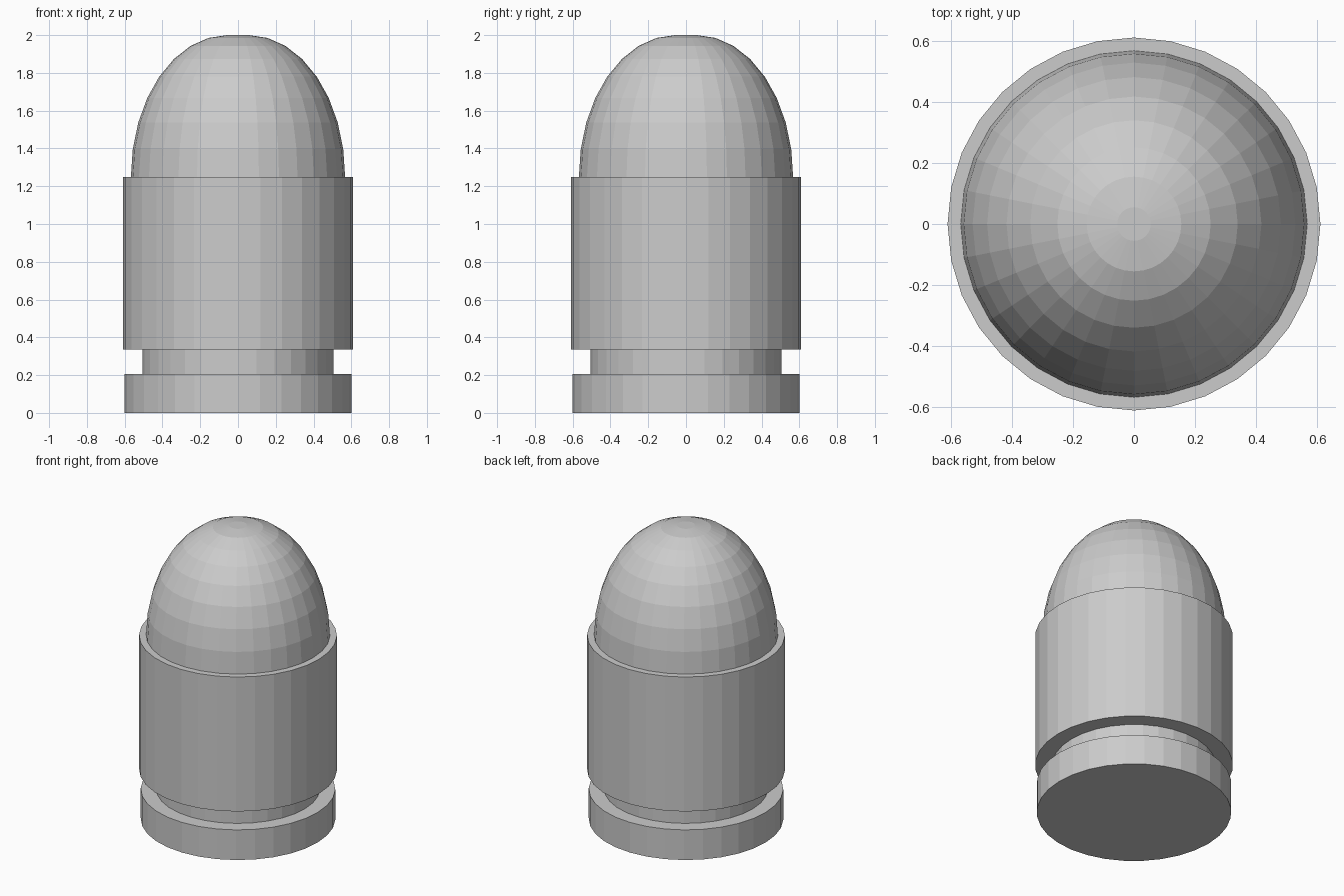
import bpy
import bmesh
from math import sin, cos, pi

SIDES = 32

cube = bpy.data.objects.get("Cube")
if cube:
    bpy.data.objects.remove(cube, do_unlink=True)

# Single plain material
grey = bpy.data.materials.new("plain grey")
grey.use_nodes = True
grey.diffuse_color = (0.6, 0.6, 0.6, 1)
grey.node_tree.nodes["Principled BSDF"].inputs["Base Color"].default_value = (0.6, 0.6, 0.6, 1)


def turned_part(name, profile):
    """Closed, flat-shaded solid turned from (radius, height) points, bottom to top."""
    bm = bmesh.new()
    rings = []
    for r, z in profile:
        angles = [2 * pi * i / SIDES for i in range(SIDES)]
        rings.append([bm.verts.new((r * cos(a), r * sin(a), z)) for a in angles])
    for low, high in zip(rings, rings[1:]):
        for i in range(SIDES):
            j = (i + 1) % SIDES
            bm.faces.new((low[i], low[j], high[j], high[i]))
    bm.faces.new(rings[0][::-1])
    bm.faces.new(rings[-1])
    mesh = bpy.data.meshes.new(name)
    bm.to_mesh(mesh)
    bm.free()
    mesh.materials.append(grey)
    obj = bpy.data.objects.new(name, mesh)
    bpy.context.collection.objects.link(obj)
    return obj


# Straight parts: rim at the foot, recessed groove, main case
turned_part("base_rim", [(0.6, 0), (0.6, 0.205)])
turned_part("groove", [(0.505, 0.15), (0.505, 0.4)])
turned_part("case", [(0.61, 0.335), (0.61, 1.25)])

# Rounded tip: quarter ellipse around a small flat cap, with a hidden foot in the case
STEPS = 8
FLAT, SPREAD, FOOT, RISE = 0.055, 0.512, 1.25, 0.75
arc = [(FLAT + SPREAD * cos(t), FOOT + RISE * sin(t))
       for t in (pi / 2 * k / STEPS for k in range(STEPS + 1))]
turned_part("rounded_tip", [(FLAT + SPREAD, 1.2)] + arc)
